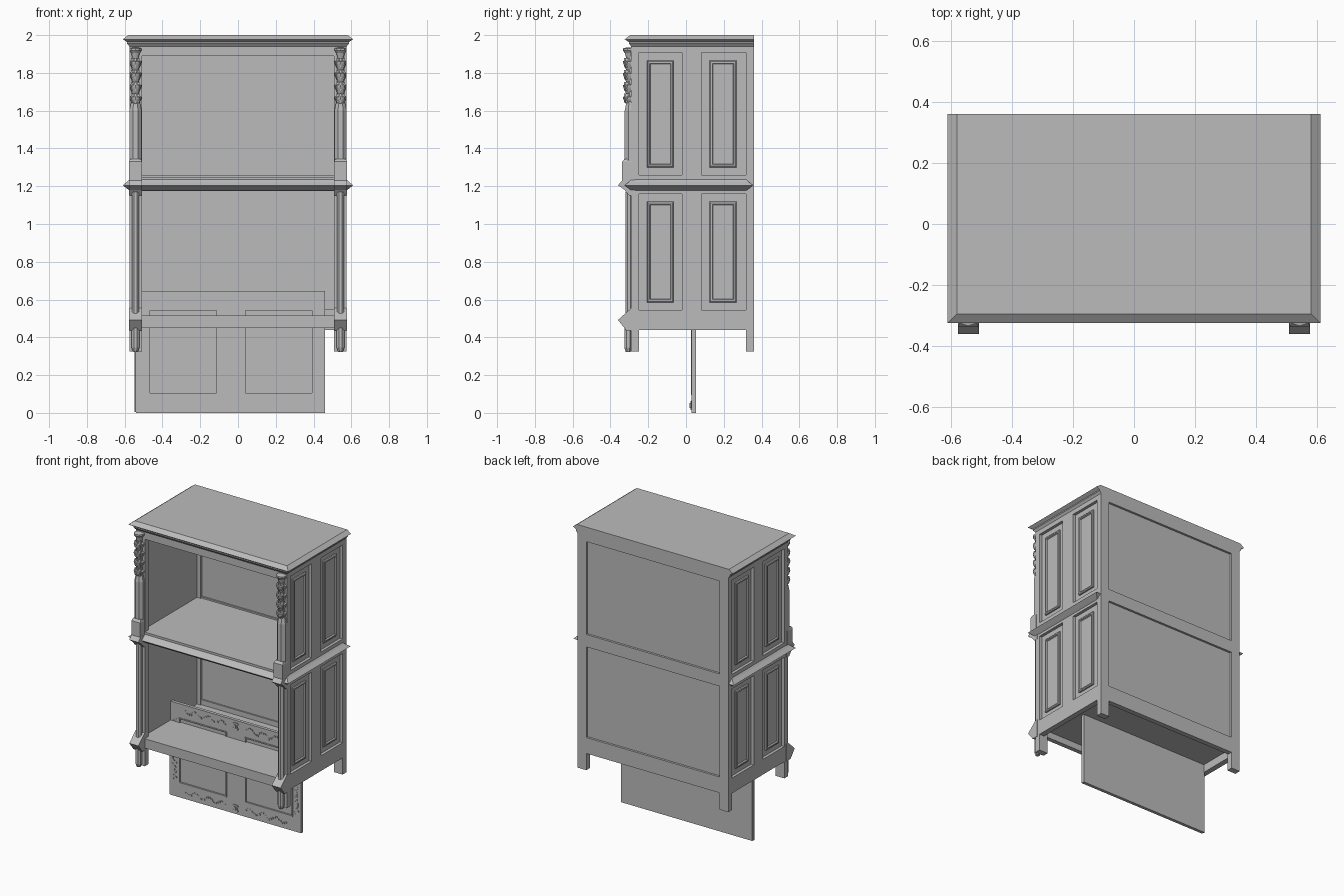
import bpy, bmesh, math, random

cube = bpy.data.objects.get("Cube")
if cube:
    bpy.data.objects.remove(cube, do_unlink=True)

random.seed(4)
grey = bpy.data.materials.new("plain grey")
grey.use_nodes = True
grey.diffuse_color = (0.5, 0.5, 0.5, 1)
grey.node_tree.nodes["Principled BSDF"].inputs["Base Color"].default_value = (0.5, 0.5, 0.5, 1)


def finish(name, bm):
    bmesh.ops.recalc_face_normals(bm, faces=bm.faces)
    mesh = bpy.data.meshes.new(name)
    bm.to_mesh(mesh)
    bm.free()
    mesh.materials.append(grey)
    ob = bpy.data.objects.new(name, mesh)
    bpy.context.collection.objects.link(ob)
    return ob


def add_loft(bm, rings):
    """Skin a list of equal-sized point rings and cap both ends."""
    rows = [[bm.verts.new(p) for p in ring] for ring in rings]
    n = len(rows[0])
    for a, b in zip(rows, rows[1:]):
        for i in range(n):
            j = (i + 1) % n
            bm.faces.new((a[i], a[j], b[j], b[i]))
    bm.faces.new(rows[0])
    bm.faces.new(rows[-1])


def rect(x0, x1, y0, y1, z):
    return [(x0, y0, z), (x1, y0, z), (x1, y1, z), (x0, y1, z)]


def add_box(bm, x0, x1, y0, y1, z0, z1):
    add_loft(bm, [rect(x0, x1, y0, y1, z0), rect(x0, x1, y0, y1, z1)])


def box(name, *size):
    bm = bmesh.new()
    add_box(bm, *size)
    return finish(name, bm)


def loft(name, rings):
    bm = bmesh.new()
    add_loft(bm, rings)
    return finish(name, bm)


def turned(name, x, y, profile, sides=8):
    """Faceted turning from (radius, z) pairs."""
    turn = math.pi / sides
    return loft(name, [[(x + r * math.cos(turn * (2 * i + 1)), y + r * math.sin(turn * (2 * i + 1)), z)
                        for i in range(sides)] for r, z in profile])


OUT, IN = 0.575, 0.508          # outer and inner edge of the corner posts
FRONT, BACK = -0.29, 0.36

# Top cornice, flush at the back
loft("cornice", [rect(-OUT - d, OUT + d, FRONT - d, BACK, z)
                 for d, z in [(0, 1.94), (0.012, 1.955), (0.012, 1.963), (0.035, 1.978), (0.005, 2.0)]])

# Middle moulding, pointed all round
loft("middle_moulding", [rect(-OUT - d, OUT + d, FRONT - d, 0.32 + d, z)
                         for d, z in [(0, 1.178), (0.012, 1.187), (0.035, 1.205), (0.012, 1.223), (0, 1.235)]])

# Shelves and front rails
box("upper_shelf", -0.54, 0.54, FRONT, 0.34, 1.2, 1.25)
box("lower_floor", -0.54, 0.54, FRONT, 0.34, 0.495, 0.515)
box("front_bottom_rail", -IN, IN, FRONT, -0.26, 0.45, 0.515)
box("front_top_rail", -IN, IN, FRONT, -0.25, 1.89, 1.945)

# Back frame with two recessed panels
for name, z0, z1 in [("bottom", 0.44, 0.55), ("middle", 1.175, 1.26), ("top", 1.9, 1.95)]:
    box("back_rail_" + name, -IN, IN, 0.325, BACK, z0, z1)
box("back_panel", -IN, IN, 0.335, 0.345, 0.54, 1.92)

for side, s in [("left", 1), ("right", -1)]:

    def span(a, b):
        return min(s * a, s * b), max(s * a, s * b)

    post = span(IN, OUT)
    board = span(0.537, OUT)
    px = s * 0.543

    # Corner posts running down into the legs
    box(side + "_front_post", *post, FRONT, -0.25, 0.325, 1.95)
    box(side + "_back_post", *post, 0.318, BACK, 0.325, 1.95)

    # Side frame
    box(side + "_middle_stile", *board, -0.02, 0.083, 0.44, 1.95)
    for name, z0, z1 in [("bottom", 0.44, 0.545), ("middle", 1.16, 1.26), ("top", 1.908, 1.95)]:
        box(side + "_side_rail_" + name, *board, -0.25, 0.318, z0, z1)
    box(side + "_side_backing", *span(0.535, 0.555), -0.26, 0.325, 0.5, 1.93)

    # Side panels with a raised moulded border
    for level, z0, z1 in [("lower", 0.585, 1.118), ("upper", 1.3, 1.865)]:
        for place, y0, y1 in [("front", -0.207, -0.065), ("back", 0.125, 0.267)]:
            rings = []
            for d, x in [(0, 0.553), (0, 0.564), (0.006, 0.569), (0.014, 0.569), (0.018, 0.56)]:
                rings.append([(s * x, y0 + d, z0 + d), (s * x, y1 - d, z0 + d),
                              (s * x, y1 - d, z1 - d), (s * x, y0 + d, z1 - d)])
            loft(f"{side}_{level}_{place}_side_panel", rings)

    # Pointed corner blocks on the front
    for name, steps in [("lower", [(-0.315, 0.435), (-0.36, 0.492), (-0.29, 0.555)]),
                        ("middle", [(-0.3, 1.15), (-0.325, 1.18), (-0.36, 1.205), (-0.335, 1.235)])]:
        loft(f"{side}_{name}_corner_block", [rect(*span(IN, OUT + 0.002), y, -0.27, z) for y, z in steps])

    # Upper pilaster: base block, faceted shaft
    loft(side + "_pilaster_base", [rect(px - w, px + w, y, -0.28, z) for w, y, z in
                                   [(0.034, -0.338, 1.23), (0.034, -0.338, 1.33), (0.028, -0.325, 1.345)]])
    turned(side + "_pilaster_shaft", px, -0.292, [(0.035, 1.33), (0.035, 1.6), (0.022, 1.66), (0.018, 1.93)])

    # Carved drop: stacked leaf cups ending in a point
    profile = [(0.004, 1.615)]
    for i in range(4):
        z = 1.66 + i * 0.063
        profile += [(0.032, z), (0.034, z + 0.012), (0.02, z + 0.018), (0.016, z + 0.028)]
    profile += [(0.024, 1.905), (0.034, 1.918), (0.034, 1.93), (0.01, 1.935)]
    turned(side + "_carved_drop", px, -0.3, profile, 10)
    bm = bmesh.new()
    for i in range(4):
        z = 1.64 + i * 0.063
        for k in (-1, 0, 1):
            x, y = px + k * 0.018, -0.325 + abs(k) * 0.008
            add_loft(bm, [rect(x - w, x + w, y - w * 0.6, y + 0.01, z + h)
                          for w, h in [(0.002, 0), (0.009, 0.028), (0.004, 0.05)]])
    finish(side + "_carved_leaves", bm)

    # Lower column and the matching leg front
    turned(side + "_lower_column", px, -0.302, [(0.021, 0.51), (0.021, 1.17)])
    turned(side + "_leg_column", px, -0.306, [(0.014, 0.322), (0.022, 0.345), (0.022, 0.45)])

# Loose carved door standing through the floor
D0, D1, DZ, MID = -0.54, 0.46, 0.645, -0.038
box("door_backing", D0, D1, 0.038, 0.052, 0.0, DZ)
openings = [(-0.47, -0.11), (0.035, 0.395)]
bm = bmesh.new()
for x0, x1 in [(D0, -0.47), (-0.11, 0.035), (0.395, D1)]:
    add_box(bm, x0, x1, 0.03, 0.038, 0.0, DZ)
for x0, x1 in openings:
    add_box(bm, x0, x1, 0.03, 0.038, 0.0, 0.1)
    add_box(bm, x0, x1, 0.03, 0.038, 0.545, DZ)
finish("door_frame", bm)
bm = bmesh.new()
for x0, x1 in openings:
    for x in (x0, x1):
        add_box(bm, x - 0.004, x + 0.004, 0.026, 0.038, 0.1, 0.545)
    for z in (0.1, 0.545):
        add_box(bm, x0, x1, 0.026, 0.038, z - 0.004, z + 0.004)
finish("door_panel_moulding", bm)
turned("door_hinge_rod", D0, 0.04, [(0.01, 0.004), (0.01, 0.64)])

# Scattered low carving along the door borders
bm = bmesh.new()


def chip(x, z):
    w, h = random.uniform(0.003, 0.007), random.uniform(0.003, 0.006)
    add_box(bm, x - w, x + w, 0.0265, 0.032, z - h, z + h)


for i in range(34):
    for x in (-0.505, 0.425):
        chip(x + random.uniform(-0.014, 0.014), 0.12 + i * 0.0125)
for i in range(22):
    for sgn in (-1, 1):
        for z in (0.045, 0.6):
            chip(MID + sgn * (0.08 + i * 0.0145), z + 0.014 * math.sin(i * 0.9) + random.uniform(-0.004, 0.004))
finish("door_carving", bm)

# Lock plates
for name, z in [("lower", 0.04), ("upper", 0.605)]:
    bm = bmesh.new()
    add_box(bm, MID - 0.014, MID + 0.014, 0.024, 0.032, z - 0.024, z + 0.024)
    add_box(bm, MID - 0.005, MID + 0.005, 0.018, 0.026, z - 0.013, z + 0.013)
    for k in (-1, 1):
        add_box(bm, MID - 0.019, MID + 0.019, 0.025, 0.031, z + k * 0.016 - 0.004, z + k * 0.016 + 0.004)
    finish(name + "_lock_plate", bm)
